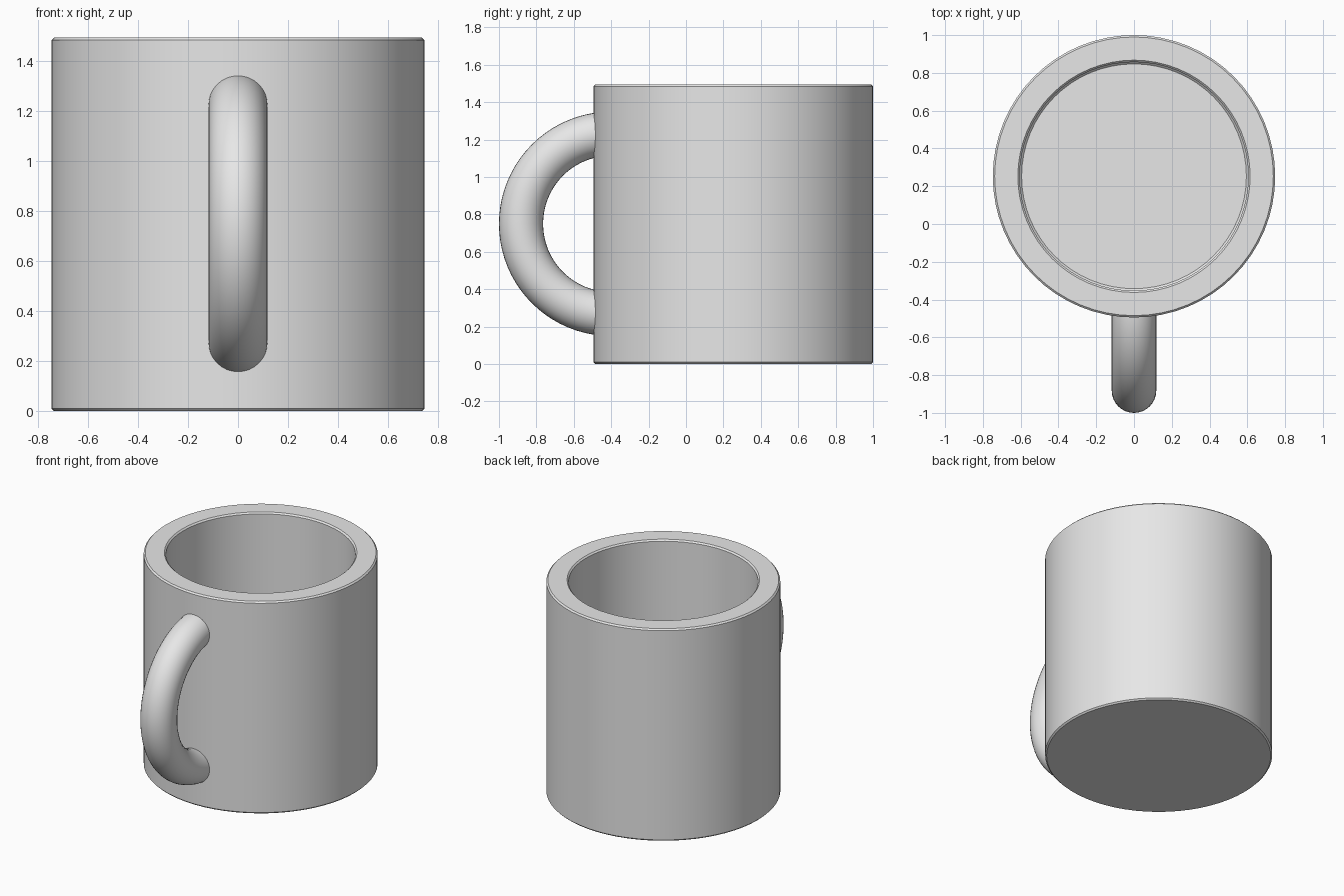
import bpy, bmesh, math

if "Cube" in bpy.data.objects:
    bpy.data.objects.remove(bpy.data.objects["Cube"])

mat = bpy.data.materials.new("light grey")
mat.diffuse_color = (0.8, 0.8, 0.8, 1)
mat.use_nodes = True
mat.node_tree.nodes["Principled BSDF"].inputs["Base Color"].default_value = mat.diffuse_color

CY, R, H = 0.2525, 0.7475, 1.495     # body centre, radius, height


def finish(name, bm, angle):
    bmesh.ops.recalc_face_normals(bm, faces=bm.faces)
    me = bpy.data.meshes.new(name)
    bm.to_mesh(me)
    bm.free()
    me.materials.append(mat)
    ob = bpy.data.objects.new(name, me)
    bpy.context.collection.objects.link(ob)
    bpy.ops.object.select_all(action='DESELECT')
    ob.select_set(True)
    bpy.context.view_layer.objects.active = ob
    bpy.ops.object.shade_smooth_by_angle(angle=math.radians(angle))
    return ob


def skin(bm, rings, closed):
    # bridge consecutive rings of points with quads, cap both ends
    vs = [[bm.verts.new(p) for p in ring] for ring in rings]
    n = len(vs[0])
    for a, b in zip(vs, vs[1:]):
        for i in range(n):
            j = (i + 1) % n
            bm.faces.new((a[i], a[j], b[j], b[i]))
    if closed:
        bm.faces.new(vs[0])
        bm.faces.new(vs[-1])


# Mug body: lathed wall with chamfered rim, base and inner floor
c = 0.01
profile = [(R - c, 0), (R, c), (R, H - c), (R - c, H),
           (0.615, H), (0.605, H - c), (0.605, 0.14 + c), (0.595, 0.14)]
N = 64
bm = bmesh.new()
skin(bm, [[(r * math.cos(2 * math.pi * i / N), CY + r * math.sin(2 * math.pi * i / N), z)
           for i in range(N)] for r, z in profile], True)
finish("mug_body", bm, 30)

# Handle: half ring whose ends are buried in the wall
HY, HZ, MAJOR, MINOR = -0.40, 0.75, 0.482, 0.118
SEG, SIDES = 40, 32
rings = []
for k in range(SEG + 1):
    t = math.pi / 2 + math.pi * k / SEG
    ring = []
    for i in range(SIDES):
        a = 2 * math.pi * i / SIDES
        d = MAJOR + MINOR * math.cos(a)
        ring.append((MINOR * math.sin(a), HY + d * math.cos(t), HZ + d * math.sin(t)))
    rings.append(ring)
bm = bmesh.new()
skin(bm, rings, True)
finish("handle", bm, 40)
